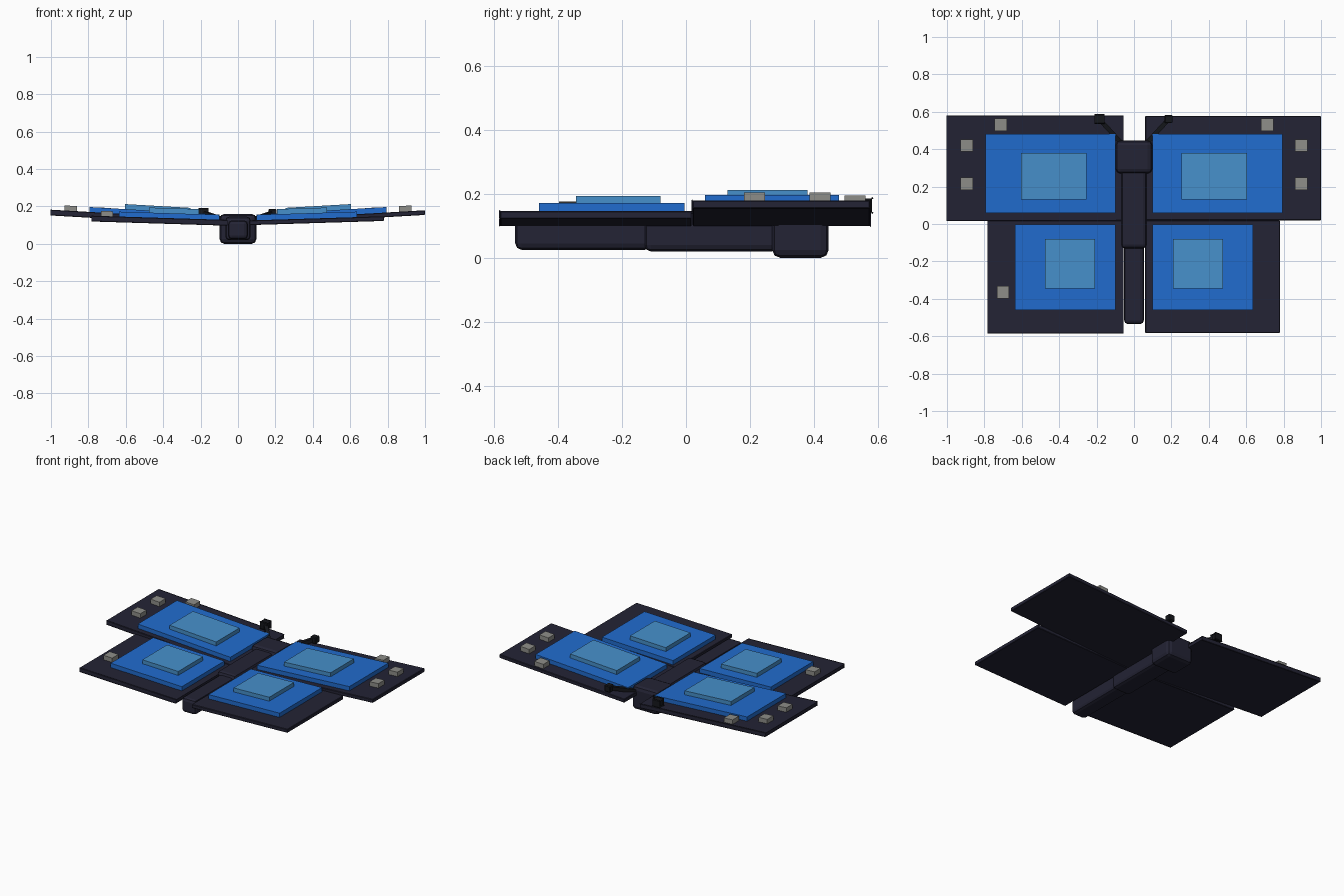
import bpy
import bmesh
from mathutils import Vector

cube = bpy.data.objects.get("Cube")
if cube:
    bpy.data.objects.remove(cube, do_unlink=True)


def material(name, rgb):
    mat = bpy.data.materials.new(name)
    mat.use_nodes = True
    mat.diffuse_color = (*rgb, 1)
    mat.node_tree.nodes["Principled BSDF"].inputs["Base Color"].default_value = (*rgb, 1)
    return mat


DARK = material("dark navy", (0.017, 0.017, 0.035))
BLACK = material("near black", (0.008, 0.009, 0.012))
BLUE = material("wing blue", (0.015, 0.15, 0.62))
SKY = material("light blue", (0.062, 0.28, 0.6))
GREY = material("spot grey", (0.27, 0.27, 0.25))


def box(name, x, y, z, mat, bevel=0, segments=1, side=1, slope=0):
    """Box from ranges; a wing box rises outwards from the wing root."""
    bm = bmesh.new()
    bmesh.ops.create_cube(bm, size=1)
    for v in bm.verts:
        px, py, pz = (r[0] + (c + 0.5) * (r[1] - r[0]) for r, c in zip((x, y, z), v.co))
        v.co = (side * px, py, pz + slope * (px - ROOT))
    if bevel:
        bmesh.ops.bevel(bm, geom=bm.edges[:], offset=bevel, segments=segments,
                        profile=0.5, affect='EDGES')
    bmesh.ops.recalc_face_normals(bm, faces=bm.faces[:])
    mesh = bpy.data.meshes.new(name)
    bm.to_mesh(mesh)
    bm.free()
    mesh.materials.append(mat)
    obj = bpy.data.objects.new(name, mesh)
    bpy.context.collection.objects.link(obj)
    return obj


ROOT = 0.06      # distance of the wing root from the centre line
BOTTOM = 0.10    # underside of the wing at its root
TOP = 0.125
SPOT = 0.033     # half width of a spot

# Body: abdomen, thorax and head
box("abdomen", (-0.053, 0.053), (-0.535, -0.11), (0.025, 0.125), DARK, 0.02, 2)
box("thorax", (-0.068, 0.068), (-0.13, 0.29), (0.02, 0.145), DARK, 0.02, 2)
box("head", (-0.098, 0.098), (0.27, 0.447), (0, 0.16), DARK, 0.025, 2)

# Wing layers: outer plate, blue panel, light centre
WINGS = {
    "fore": (0.058, (ROOT, 1.0), (0.02, 0.577),
             (0.10, 0.795), (0.06, 0.48), (0.255, 0.605), (0.13, 0.38)),
    "hind": (0.031, (ROOT, 0.78), (-0.583, 0.018),
             (0.10, 0.635), (-0.46, -0.004), (0.208, 0.477), (-0.345, -0.08)),
}
FORE_SPOTS = [(0.712, 0.53), (0.895, 0.42), (0.895, 0.215)]

for side, label in ((1, "left"), (-1, "right")):
    for wing, (slope, wx, wy, px, py, cx, cy) in WINGS.items():
        tilt = dict(side=side, slope=slope)
        name = f"{label}_{wing}_wing"
        box(name, wx, wy, (BOTTOM, TOP), DARK, 0.003, **tilt)
        box(name + "_panel", px, py, (TOP - 0.005, TOP + 0.029), BLUE, **tilt)
        box(name + "_centre", cx, cy, (TOP + 0.02, TOP + 0.056), SKY, **tilt)

        # Spots on the wing margin; the hind wing has one on the right only
        spots = FORE_SPOTS if wing == "fore" else [(0.7, -0.365)] if side < 0 else []
        for i, (sx, sy) in enumerate(spots):
            box(f"{name}_spot_{i + 1}", (sx - SPOT, sx + SPOT), (sy - SPOT, sy + SPOT),
                (TOP - 0.005, TOP + 0.03), GREY, **tilt)

    # Antenna: thin square rod ending in a small cube
    start, end = Vector((side * 0.07, 0.435, 0.125)), Vector((side * 0.185, 0.56, 0.165))
    span = end - start
    half = 0.012
    rod = box(f"{label}_antenna", (-half, half), (-half, half), (0, span.length), BLACK)
    rod.location = start
    rod.rotation_euler = span.to_track_quat('Z', 'Y').to_euler()
    box(f"{label}_antenna_tip", (0.163, 0.207), (0.539, 0.583), (0.142, 0.186),
        BLACK, 0.005, side=side)
